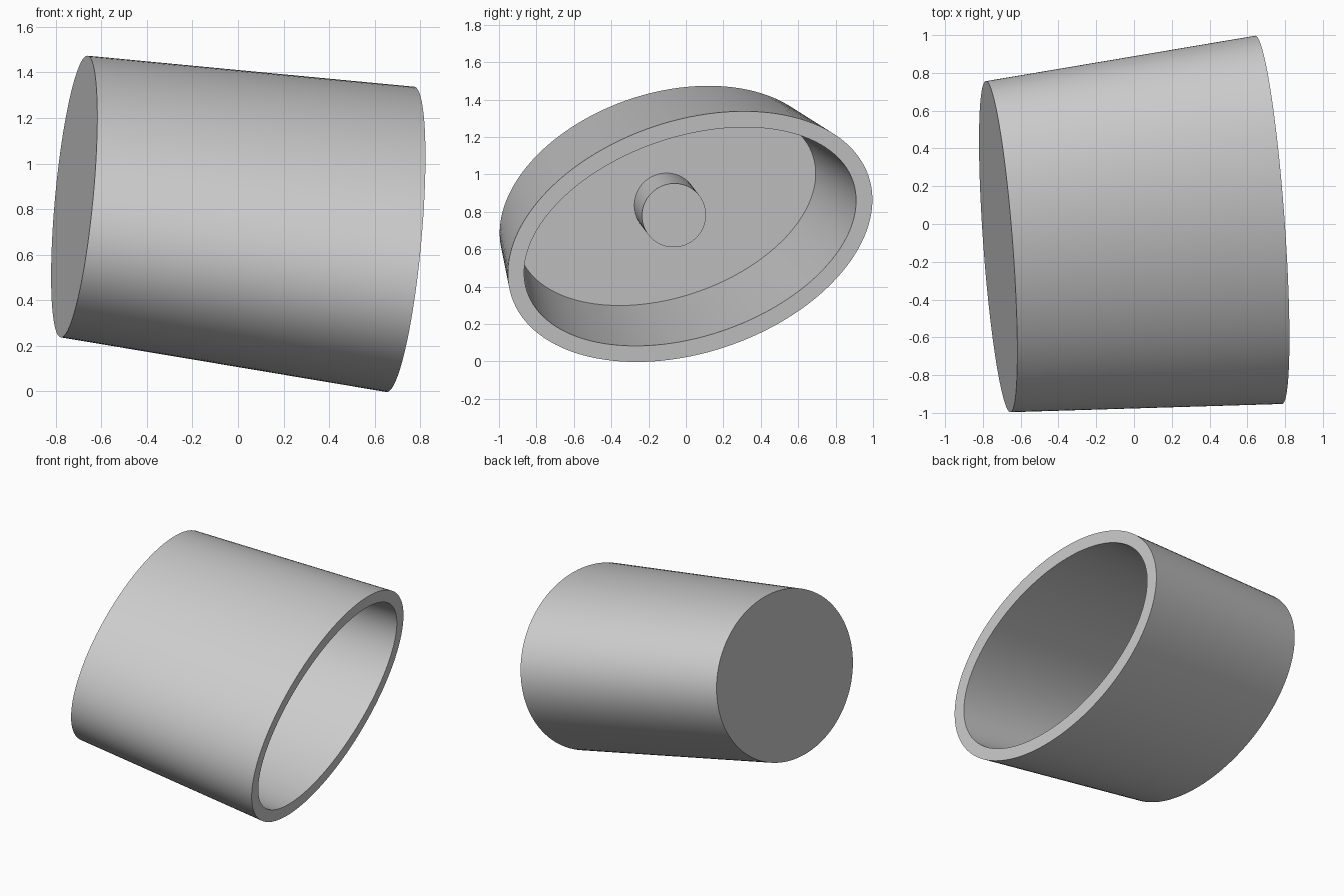
import bpy, bmesh, math
from mathutils import Vector

if "Cube" in bpy.data.objects:
    bpy.data.objects.remove(bpy.data.objects["Cube"])

SEG = 128
START = Vector((-0.719, -0.12, 0.855))   # centre of closed end
END = Vector((0.713, 0.022, 0.667))      # centre of open rim
AXIS = (END - START).normalized()
ROLL = math.radians(18)

# Frame of the oval section, perpendicular to the axis
U = Vector((0, math.cos(ROLL), math.sin(ROLL)))
U = (U - AXIS * U.dot(AXIS)).normalized()
V = AXIS.cross(U)


def oval_loft(name, sections):
    """Closed solid from (position along axis, half width, half height)."""
    bm = bmesh.new()
    rings = []
    for t, a, b in sections:
        c = START.lerp(END, t)
        rings.append([bm.verts.new(c + U * a * math.cos(2 * math.pi * i / SEG)
                                   + V * b * math.sin(2 * math.pi * i / SEG))
                      for i in range(SEG)])
    for r, s in zip(rings, rings[1:]):
        for i in range(SEG):
            j = (i + 1) % SEG
            bm.faces.new((r[i], r[j], s[j], s[i]))
    bm.faces.new(rings[0][::-1])
    bm.faces.new(rings[-1])
    bmesh.ops.recalc_face_normals(bm, faces=bm.faces)
    me = bpy.data.meshes.new(name)
    bm.to_mesh(me)
    bm.free()
    ob = bpy.data.objects.new(name, me)
    bpy.context.collection.objects.link(ob)
    bpy.ops.object.select_all(action='DESELECT')
    ob.select_set(True)
    bpy.context.view_layer.objects.active = ob
    bpy.ops.object.shade_smooth_by_angle(angle=math.radians(30))
    return ob


# Tapered cup: outer wall, rim, inner wall, floor
A0, B0, A1, B1, WALL, FLOOR = 0.906, 0.583, 1.009, 0.627, 0.088, 0.10
oval_loft("cup_shell", [
    (0, A0, B0),
    (1, A1, B1),
    (1, A1 - WALL, B1 - WALL),
    (FLOOR, A0 + (A1 - A0) * FLOOR - WALL, B0 + (B1 - B0) * FLOOR - WALL),
])

# Round peg in the middle of the floor
oval_loft("centre_peg", [(FLOOR, 0.172, 0.172), (0.395, 0.172, 0.172)])
